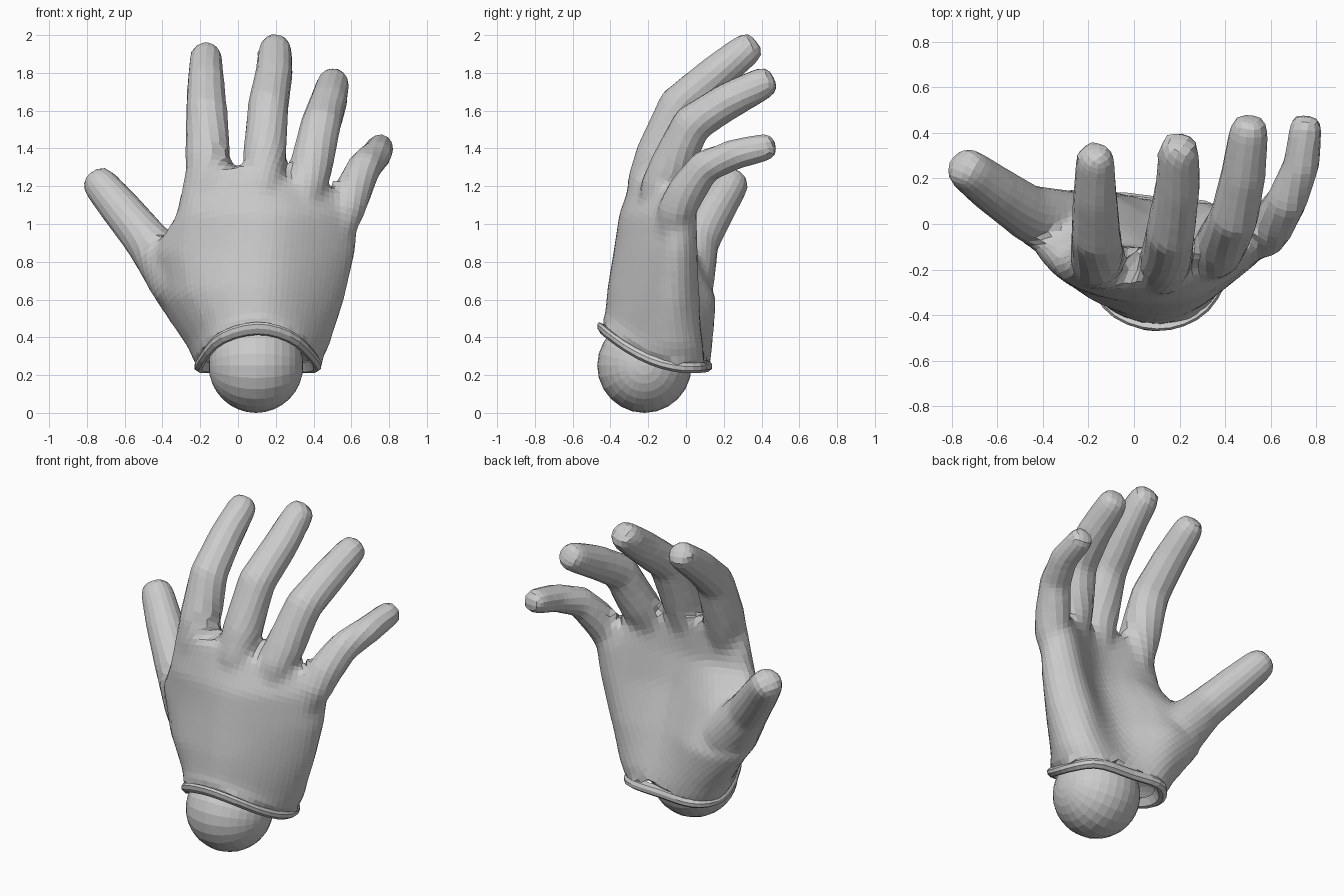
import bpy, bmesh, math
from mathutils import Vector

if "Cube" in bpy.data.objects:
    bpy.data.objects.remove(bpy.data.objects["Cube"])

# --- helpers ---
def smooth_loop(pts, n=4):
    """Closed Catmull-Rom loop through points."""
    out, m = [], len(pts)
    for i in range(m):
        a, b, c, d = (Vector(pts[(i + k) % m]) for k in (-1, 0, 1, 2))
        for j in range(n):
            t = j / n
            out.append(0.5 * (2*b + (c - a)*t + (2*a - 5*b + 4*c - d)*t*t + (3*b - a - 3*c + d)*t**3))
    return out

def loft(bm, rings, closed=False):
    vs = [[bm.verts.new(p) for p in r] for r in rings]
    for a, b in zip(vs, vs[1:] + (vs[:1] if closed else [])):
        n = len(a)
        for i in range(n):
            bm.faces.new((a[i], a[(i+1) % n], b[(i+1) % n], b[i]))
    for r in () if closed else (vs[0], vs[-1]):
        c = bm.verts.new(sum((v.co for v in r), Vector()) / len(r))
        for i in range(len(r)):
            bm.faces.new((r[i], r[(i+1) % len(r)], c))

def finger(bm, path, sides=12):
    pts = [Vector(p[:3]) for p in path]
    rad = [p[3] * 1.03 for p in path]
    end = (pts[-1] - pts[-2]).normalized()
    r = rad[-1]
    for d, k in ((0.5, 0.88), (0.8, 0.6)):      # rounded tip
        pts.append(Vector(path[-1][:3]) + end * r * d)
        rad.append(r * k)
    rings = []
    for i, p in enumerate(pts):
        a, b = pts[max(i-1, 0)], pts[min(i+1, len(pts)-1)]
        t = (b - a).normalized()
        u = t.cross(Vector((0.3, -0.8, 0.4))).normalized()
        v = t.cross(u)
        rings.append([p + rad[i]*(u*math.cos(q) + v*math.sin(q))
                      for q in (2*math.pi*j/sides for j in range(sides))])
    loft(bm, rings)

def to_object(bm, name):
    bmesh.ops.recalc_face_normals(bm, faces=bm.faces)
    me = bpy.data.meshes.new(name)
    bm.to_mesh(me)
    ob = bpy.data.objects.new(name, me)
    bpy.context.collection.objects.link(ob)
    return ob

# --- palm: cupped sections from the cuff up to the knuckles (z, slant, side drop, outline) ---
sections = [
    (.235, .90, 0, [(.1,-.46),(.32,-.375),(.43,-.13),(.36,.07),(.1,.11),(-.12,.115),(-.22,-.06),(-.13,-.36)]),
    (.35, .80, 0, [(.1,-.43),(.33,-.335),(.485,-.1),(.39,.08),(.12,.085),(-.13,.14),(-.27,0),(-.16,-.32)]),
    (.60, .35, 0, [(.1,-.415),(.36,-.315),(.565,-.08),(.42,.075),(.14,.01),(-.18,.16),(-.44,.06),(-.26,-.285)]),
    (.85, 0, 0, [(.1,-.385),(.38,-.29),(.62,-.07),(.48,.065),(.16,-.07),(-.2,.05),(-.45,-.05),(-.3,-.26)]),
    (1.05, 0, 0, [(.12,-.355),(.38,-.27),(.635,-.06),(.52,.06),(.18,-.1),(-.12,-.09),(-.32,-.14),(-.25,-.285)]),
    (1.30, 0, .22, [(.1,-.275),(.33,-.21),(.56,-.08),(.5,.01),(.2,-.1),(-.12,-.1),(-.27,-.17),(-.21,-.26)]),
]
rings = [[Vector((p.x, p.y, z + s*(p.y - .03)**2 - d*max(p.x, 0))) for p in smooth_loop(o)]
         for z, s, d, o in sections]
edge = rings[0]

def inset(k, dz):
    """Shrink the cuff edge towards its middle, staying on the slanted opening."""
    out = []
    for p in edge:
        x, y = .1 + (p.x - .1)*k, -.19 + (p.y + .19)*k
        out.append(Vector((x, y, .235 + .9*(y - .03)**2 + dz)))
    return out

bm = bmesh.new()
loft(bm, [inset(.6, .12), inset(.75, .09)] + rings)

# --- thumb and fingers (x, y, z, radius) ---
for path in (
    [(-.13,-.03,.42,.1), (-.31,-.01,.70,.16), (-.475,.055,.905,.12), (-.62,.155,1.08,.108), (-.725,.235,1.205,.095)],
    [(-.15,-.22,1.0,.07), (-.155,-.18,1.22,.11), (-.16,-.15,1.34,.12), (-.165,-.05,1.6,.11), (-.17,.12,1.76,.098), (-.17,.275,1.88,.086)],
    [(.12,-.25,1.0,.07), (.13,-.2,1.22,.11), (.14,-.155,1.36,.115), (.16,-.04,1.63,.108), (.19,.15,1.79,.1), (.197,.315,1.92,.089)],
    [(.32,-.19,.98,.07), (.36,-.13,1.2,.11), (.385,-.08,1.3,.115), (.44,.03,1.53,.107), (.48,.22,1.65,.099), (.503,.4,1.742,.087)],
    [(.5,-.1,.88,.06), (.57,-.05,1.07,.1), (.605,.0,1.17,.102), (.67,.1,1.305,.09), (.735,.26,1.37,.081), (.752,.415,1.405,.074)],
):
    finger(bm, path)
hand = to_object(bm, "glove_hand")
bpy.context.view_layer.objects.active = hand
hand.select_set(True)

# fuse the parts into one skin, soften the joins, rebuild as coarse quads
rm = hand.modifiers.new("fuse", 'REMESH')
rm.mode, rm.voxel_size = 'VOXEL', 0.018
sm = hand.modifiers.new("soften", 'SMOOTH')
sm.factor, sm.iterations = 0.5, 12
bpy.ops.object.modifier_apply(modifier="fuse")
bpy.ops.object.modifier_apply(modifier="soften")
bpy.ops.object.quadriflow_remesh(target_faces=4500, use_mesh_symmetry=False, seed=1)

# --- cuff rim: a rolled band around the opening ---
bm = bmesh.new()
loft(bm, [inset(k, dz) for k, dz in
          ((1.0, .03), (1.035, .01), (1.03, -.012), (.97, -.025), (.91, -.018), (.84, .03), (.9, .04))], closed=True)
rim = to_object(bm, "cuff_rim")

# --- wrist ball ---
bpy.ops.mesh.primitive_uv_sphere_add(segments=24, ring_count=16, radius=.25,
                                     location=(.095, -.22, .25), rotation=(0, math.pi/2, 0))
ball = bpy.context.object
ball.name = "wrist_ball"
for o in (hand, rim, ball):
    for f in o.data.polygons:
        f.use_smooth = False
